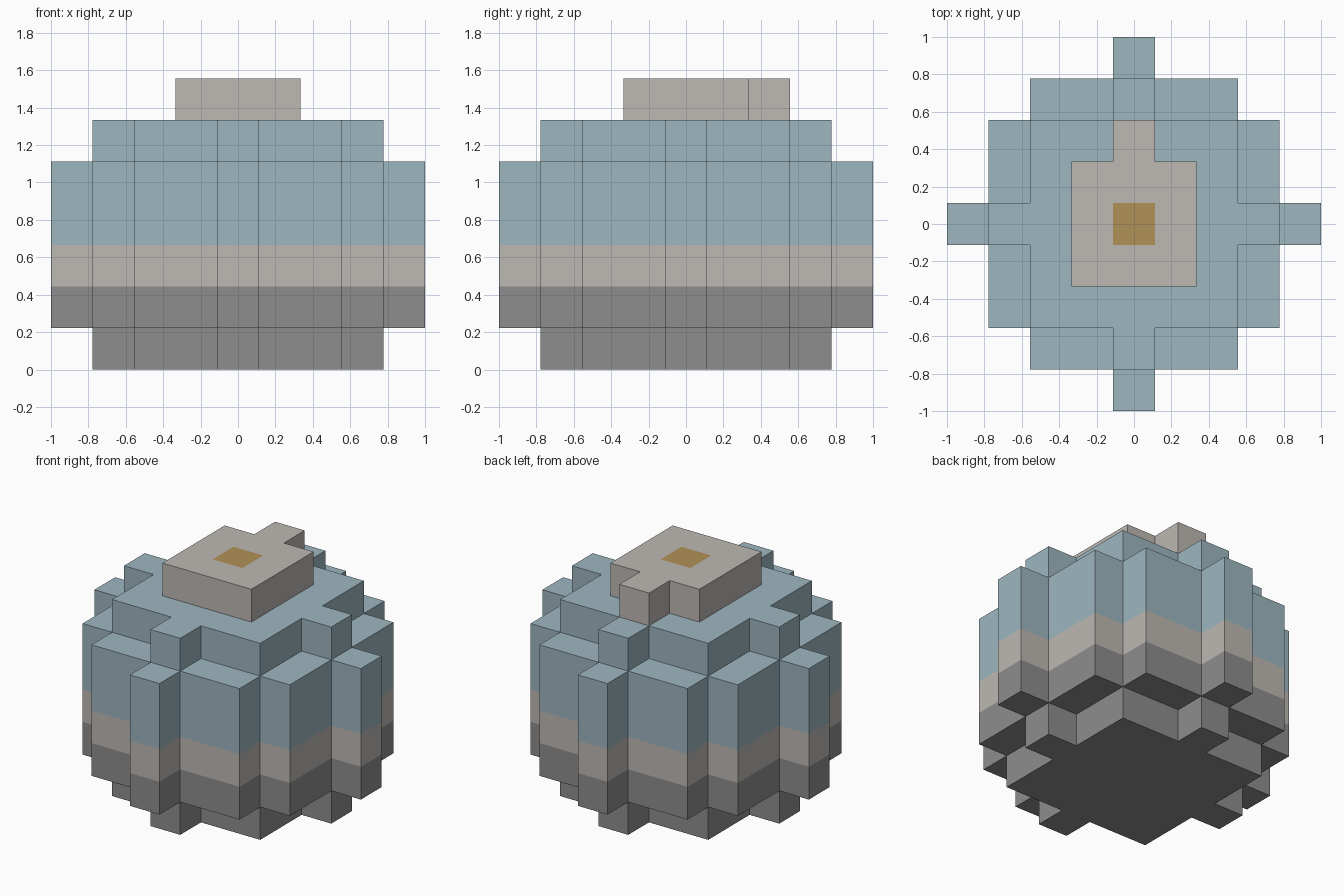
import bpy
import bmesh
from mathutils import Vector

default_cube = bpy.data.objects.get("Cube")
if default_cube:
    bpy.data.objects.remove(default_cube, do_unlink=True)

U = 2 / 9  # edge length of one block


def material(name, rgb):
    """Flat material from 8-bit display colour, converted to linear."""
    lin = [((c / 255 + 0.055) / 1.055) ** 2.4 for c in rgb]
    mat = bpy.data.materials.new(name)
    mat.use_nodes = True
    mat.diffuse_color = (*lin, 1)
    mat.node_tree.nodes["Principled BSDF"].inputs["Base Color"].default_value = (*lin, 1)
    return mat


grey = material("dark grey", (141, 141, 141))
beige = material("warm grey", (189, 185, 180))
blue = material("dusty blue", (158, 182, 192))
gold = material("ochre", (176, 145, 86))


# Footprints, in block coordinates around the centre
def square(r):
    return {(i, j) for i in range(-r, r + 1) for j in range(-r, r + 1)}


def cross(r):
    return {(i, 0) for i in range(-r, r + 1)} | {(0, j) for j in range(-r, r + 1)}


narrow = square(2) | cross(3)
wide = {c for c in square(3) if min(abs(c[0]), abs(c[1])) < 3} | cross(4)
lid = (square(1) | {(0, 2)}) - {(0, 0)}

# Each part: material and its layers as {level: footprint}
parts = {
    "base": (grey, {0: narrow, 1: wide}),
    "middle_band": (beige, {2: wide}),
    "upper_shell": (blue, {3: wide, 4: wide, 5: narrow}),
    "lid": (beige, {6: lid}),
    "lid_button": (gold, {6: {(0, 0)}}),
}


def blocks(layers):
    return {(i, j, k) for k, cells in layers.items() for i, j in cells}


solid = set().union(*(blocks(layers) for _, layers in parts.values()))


def build(name, mat, layers):
    """Make one part from the outward faces of its blocks."""
    bm = bmesh.new()
    for cell in sorted(blocks(layers)):
        centre = Vector(cell) * U + Vector((0, 0, U / 2))
        for axis in range(3):
            for sign in (-1, 1):
                n = Vector((0, 0, 0))
                n[axis] = sign
                if tuple(int(a + b) for a, b in zip(cell, n)) in solid:
                    continue
                u = Vector((0, 0, 0))
                u[(axis + 1) % 3] = 1
                v = n.cross(u)
                corners = (-u - v, u - v, u + v, v - u)
                bm.faces.new([bm.verts.new(centre + (n + c) * U / 2) for c in corners])
    bmesh.ops.remove_doubles(bm, verts=bm.verts, dist=0.001)
    mesh = bpy.data.meshes.new(name)
    bm.to_mesh(mesh)
    bm.free()
    mesh.materials.append(mat)
    bpy.context.collection.objects.link(bpy.data.objects.new(name, mesh))


for part, (mat, layers) in parts.items():
    build(part, mat, layers)
